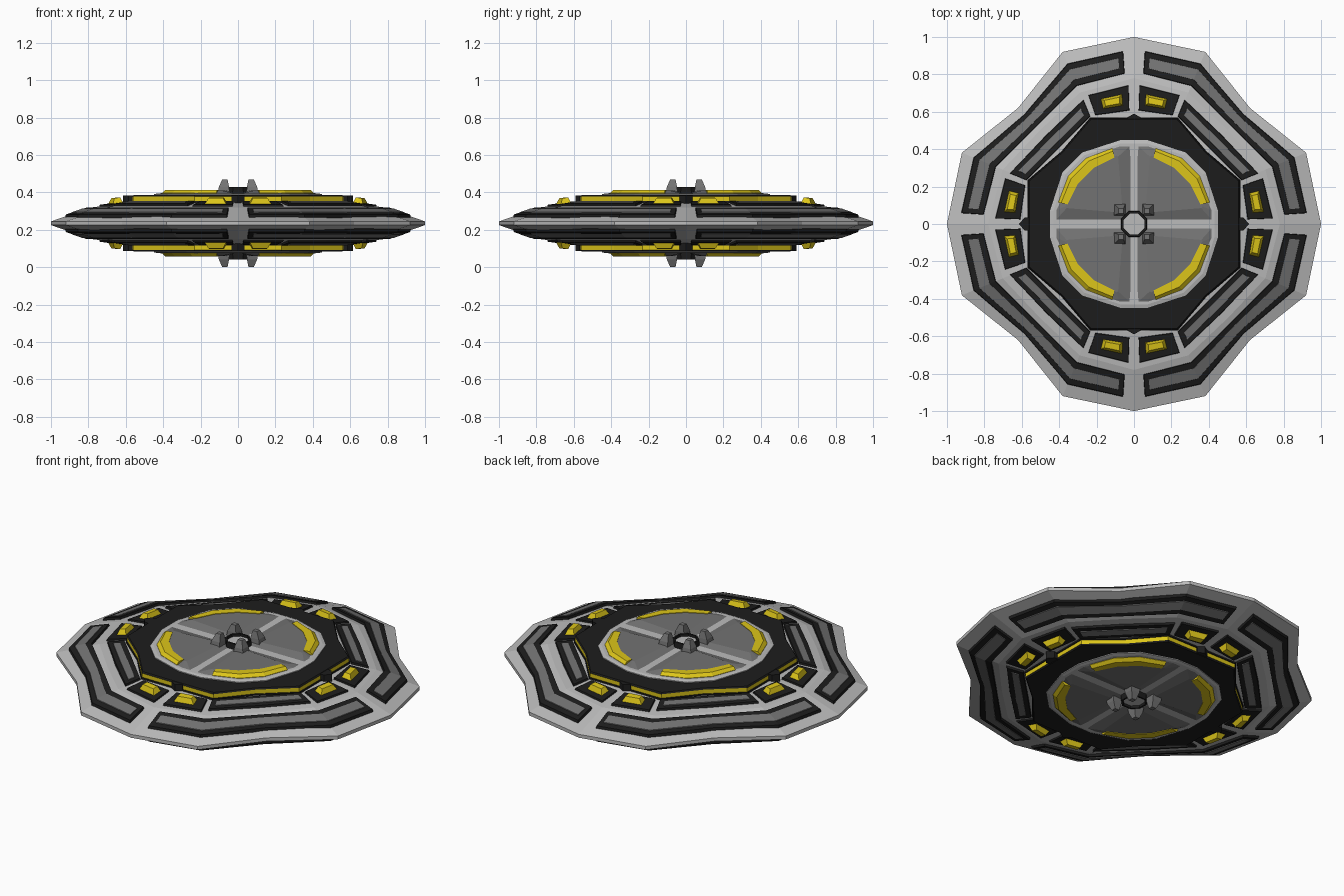
import bpy, bmesh, math

if "Cube" in bpy.data.objects:
    bpy.data.objects.remove(bpy.data.objects["Cube"])

MID = 0.235                      # height of the symmetry plane


def mat(name, c):
    m = bpy.data.materials.new(name)
    m.diffuse_color = (*c, 1)
    m.use_nodes = True
    m.node_tree.nodes["Principled BSDF"].inputs["Base Color"].default_value = m.diffuse_color
    return m


BLACK = mat("black", (0.012, 0.012, 0.012))
DARK = mat("dark_grey", (0.17, 0.17, 0.17))
YELLOW = mat("yellow", (0.72, 0.56, 0.01))
LIGHT = mat("light_grey", (0.5, 0.5, 0.5))


def build(name, shells, material, mirror="xyz"):
    """Each shell is a list of equal-length loops that get skinned and capped, then mirrored."""
    bm = bmesh.new()
    signs = [(1, -1) if a in mirror else (1,) for a in "xyz"]
    for sx in signs[0]:
        for sy in signs[1]:
            for sz in signs[2]:
                for loops in shells:
                    vs = [[bm.verts.new((x * sx, y * sy, z * sz)) for x, y, z in l] for l in loops]
                    n = len(vs[0])
                    for a, b in zip(vs, vs[1:]):
                        for i in range(n):
                            j = (i + 1) % n
                            bm.faces.new((a[i], a[j], b[j], b[i]))
                    if loops[0] is not loops[-1]:
                        bm.faces.new(vs[0][::-1])
                        bm.faces.new(vs[-1])
                    else:
                        bmesh.ops.remove_doubles(bm, verts=vs[0] + vs[-1], dist=1e-6)
    bmesh.ops.recalc_face_normals(bm, faces=bm.faces)
    me = bpy.data.meshes.new(name)
    bm.to_mesh(me)
    bm.free()
    me.materials.append(material)
    ob = bpy.data.objects.new(name, me)
    ob.location.z = MID
    bpy.context.collection.objects.link(ob)
    return ob


# Disc surface: rings of (radius on axis, at 22.5, at 45 degrees, half height)
RINGS = [(1.0, 0.996, 0.877, 0.01), (0.78, 0.76, 0.71, 0.085), (0.58, 0.60, 0.55, 0.11)]


def ring_pt(ring, k):
    r = ring[(0, 1, 2, 1)[k % 4]]
    a = k * math.pi / 8
    return (r * math.cos(a), r * math.sin(a), ring[3])


def lerp(p, q, t):
    return tuple(a + (b - a) * t for a, b in zip(p, q))


def surf(u, s, h=0):
    """Point on the disc: u counts 22.5 degree steps, s runs rim (0) - crease (1) - inner (2)."""
    k, j = min(int(u), 3), min(int(s), 1)
    row = [lerp(ring_pt(RINGS[i], k), ring_pt(RINGS[i], k + 1), u - k) for i in (j, j + 1)]
    x, y, z = lerp(row[0], row[1], s - j)
    return (x, y, z + h)


def strip(u0, u1, s0, s1, h, du=0.0, ds=0.0, low=-0.01):
    """Raised plate hugging the disc, skinned across its angular sections."""
    cuts = [u0] + [k for k in range(1, 4) if u0 + 0.05 < k < u1 - 0.05] + [u1]
    loops = []
    for i, u in enumerate(cuts):
        t = u + du * ((i == 0) - (i == len(cuts) - 1))
        loops.append([surf(u, s0, low), surf(t, s0 + ds, h), surf(t, s1 - ds, h), surf(u, s1, low)])
    return loops


# Main disc
full = [[ring_pt(r, k) for k in range(16)] for r in RINGS[::-1]]
under = [[(x, y, -z) for x, y, z in l] for l in full[::-1]]
build("main_disc", [full + under], LIGHT, "")

# Long panels with grey inlays on the outer and inner bands
build("panel_frames", [strip(0.16, 3.84, 0.28, 0.84, 0.014, 0.01, 0.02),
                       strip(0.98, 3.02, 1.25, 1.88, 0.012, 0.01, 0.03)], BLACK)
build("panel_inlays", [strip(0.24, 3.76, 0.41, 0.70, 0.018, 0.005, 0.02),
                       strip(1.1, 2.9, 1.42, 1.71, 0.016, 0.01, 0.02)], DARK)

# Lamps beside the four spokes
build("lamp_bases", [strip(0.1, 0.87, 1.14, 1.86, 0.010, 0.01, 0.03),
                     strip(3.13, 3.9, 1.14, 1.86, 0.010, 0.01, 0.03)], BLACK)
build("lamps", [strip(0.22, 0.68, 1.34, 1.70, 0.038, 0.08, 0.09, 0),
                strip(3.32, 3.78, 1.34, 1.70, 0.038, 0.08, 0.09, 0)], YELLOW)


# Hub: black body, yellow band and black cap
def hub(scale, z):
    return [(x * scale, y * scale, z) for x, y, _ in
            (ring_pt((0.565, 0.61, 0.545, 0), k) for k in range(16))]


build("hub_band", [[hub(0.998, 0.09), hub(0.998, 0.142)]], YELLOW, "z")
build("hub_base", [[hub(1.008, 0.09), hub(1.008, 0.118)]], BLACK, "z")
build("hub_cap", [[hub(1.0, 0.142), hub(0.99, 0.15)]], BLACK, "z")


def prism(pts, z0, z1):
    return [[(x, y, z0) for x, y in pts], [(x, y, z1) for x, y in pts]]


build("hub_notches", [prism([(0.5, 0), (0.5, 0.035), (0.585, 0.035), (0.615, 0)], 0.08, 0.148),
                      prism([(0, 0.5), (0.035, 0.5), (0.035, 0.57), (0, 0.59)], 0.08, 0.148)], BLACK)

# Dome plate
quad = [(0.44, 0.07), (0.375, 0.27), (0.27, 0.375), (0.07, 0.44)]
rim = []
for q in range(4):
    c, s = (1, 0, -1, 0)[q], (0, 1, 0, -1)[q]
    rim += [(x * c - y * s, x * s + y * c) for x, y in quad]
build("dome_plate", [[[(x * f, y * f, z) for x, y in rim] for f, z in
                      ((1.02, 0.14), (1.02, 0.155), (0.98, 0.16))]], LIGHT, "z")

# Four raised dome panels with bevelled edges
low = [(0.012, 0.012), (0.425, 0.012), (0.425, 0.07), (0.362, 0.26),
       (0.26, 0.362), (0.07, 0.425), (0.012, 0.425)]
top = [(0.06, 0.06), (0.36, 0.085), (0.365, 0.095), (0.30, 0.215),
       (0.215, 0.30), (0.095, 0.365), (0.085, 0.36)]
build("dome_panels", [[[(x, y, 0.15) for x, y in low], [(x, y, 0.157) for x, y in low],
                       [(x, y, 0.175) for x, y in top]]], DARK)

# Yellow chamfers on the outer edge of each panel
sections = []
for o, i in (((0.405, 0.115), (0.355, 0.105)), ((0.352, 0.255), (0.30, 0.215)),
             ((0.255, 0.352), (0.215, 0.30)), ((0.115, 0.405), (0.105, 0.355))):
    m = lerp(o, i, 0.3)
    sections.append([(*o, 0.145), (*o, 0.162), (*m, 0.178), (*i, 0.178), (*i, 0.145)])
build("dome_chamfers", [sections], YELLOW)


# Centre cup with floor and four prongs
def octagon(r, z):
    return [(r * math.cos((k + .5) * math.pi / 4), r * math.sin((k + .5) * math.pi / 4), z)
            for k in range(8)]


inner = octagon(0.058, 0.15)
build("centre_cup", [[inner, octagon(0.075, 0.15), octagon(0.072, 0.193),
                      octagon(0.062, 0.193), inner]], BLACK, "z")
build("cup_floor", [[octagon(0.06, 0.15), octagon(0.06, 0.18)]], LIGHT, "z")


def square(c, h, z):
    return [(c - h, c - h, z), (c + h, c - h, z), (c + h, c + h, z), (c - h, c + h, z)]


build("prongs", [[square(0.077, 0.033, 0.15), square(0.075, 0.027, 0.195),
                  square(0.07, 0.014, 0.235)]], DARK)
